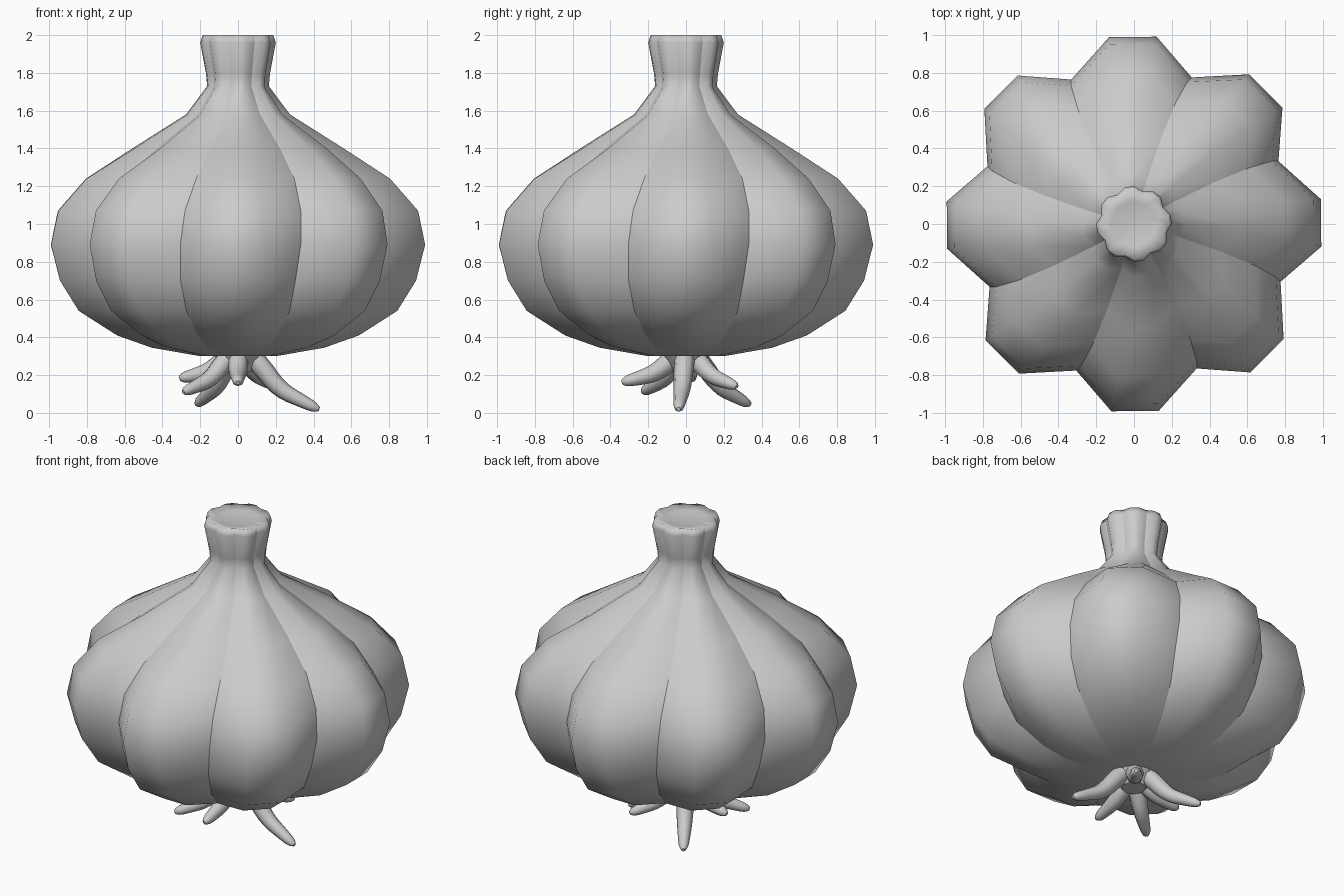
import bpy, bmesh, math
from mathutils import Vector

if "Cube" in bpy.data.objects:
    bpy.data.objects.remove(bpy.data.objects["Cube"], do_unlink=True)

skin = bpy.data.materials.new("plain grey")
skin.use_nodes = True
GREY = (0.6, 0.6, 0.6, 1)
skin.diffuse_color = GREY
skin.node_tree.nodes["Principled BSDF"].inputs["Base Color"].default_value = GREY

LOBES = 8
STEP = math.tau / LOBES
TIP = math.radians(7.2)

# Rings of the bulb: height, lobe radius, groove ratio, twist in degrees
RINGS = [
    (0.30, 0.20, 0.95, 0), (0.345, 0.46, 0.90, 0), (0.41, 0.645, 0.86, 0),
    (0.54, 0.85, 0.84, 0), (0.70, 0.95, 0.835, 0), (0.89, 0.998, 0.835, 1),
    (1.07, 0.96, 0.835, 2), (1.24, 0.81, 0.84, 3.5), (1.40, 0.56, 0.86, 5),
    (1.58, 0.275, 0.88, 6.5), (1.73, 0.163, 0.88, 7), (1.80, 0.17, 0.88, 7),
    (1.96, 0.20, 0.89, 7), (2.0, 0.187, 0.90, 7), (1.985, 0.12, 0.95, 7),
]


def build_bulb():
    bm = bmesh.new()
    rings = []
    for z, r, groove, twist in RINGS:
        ring = []
        for i in range(LOBES):
            for offset, radius in ((-TIP, r), (TIP, r), (STEP / 2, r * groove)):
                # only the grooves twist below the neck; lobe tips follow higher up
                turn = math.radians(twist) * (1 if offset > TIP or z > 1.3 else 0.3)
                a = i * STEP + offset + turn
                ring.append(bm.verts.new((radius * math.cos(a), radius * math.sin(a), z)))
        rings.append(ring)
    n = LOBES * 3
    for low, high in zip(rings, rings[1:]):
        for i in range(n):
            j = (i + 1) % n
            bm.faces.new((low[i], low[j], high[j], high[i]))
    # Closed base and slightly sunken stem top
    bm.faces.new(rings[0][::-1])
    centre = bm.verts.new((0, 0, 1.975))
    for i in range(n):
        bm.faces.new((rings[-1][i], rings[-1][(i + 1) % n], centre))
    for f in bm.faces:
        f.smooth = True
    # Crisp grooves between the lobes
    for low, high in zip(rings[:-2], rings[1:-1]):
        for i in range(2, n, 3):
            bm.edges.get((low[i], high[i])).smooth = False
    mesh = bpy.data.meshes.new("bulb")
    bm.to_mesh(mesh)
    bm.free()
    mesh.materials.append(skin)
    bpy.context.collection.objects.link(bpy.data.objects.new("bulb", mesh))


def build_root(index, tip):
    # Tapered drooping tube from the base to the tip
    tip = Vector(tip)
    out = Vector((tip.x, tip.y, 0))
    path = [
        (out * 0.08 + Vector((0, 0, 0.33)), 1.0),
        (out * 0.25 + Vector((0, 0, 0.27)), 1.0),
        (out * 0.50 + Vector((0, 0, 0.27 + (tip.z - 0.27) * 0.58)), 0.85),
        (out * 0.78 + Vector((0, 0, 0.27 + (tip.z - 0.27) * 0.82)), 0.65),
        (out * 0.96 + Vector((0, 0, tip.z + 0.005)), 0.5),
        (tip, 0.2),
    ]
    curve = bpy.data.curves.new(f"root_{index}", "CURVE")
    curve.dimensions = "3D"
    curve.bevel_depth = 0.055
    curve.bevel_resolution = 2
    curve.resolution_u = 3
    curve.use_fill_caps = True
    spline = curve.splines.new("NURBS")
    spline.points.add(len(path) - 1)
    for point, (co, radius) in zip(spline.points, path):
        point.co = (*co, 1)
        point.radius = radius
    spline.order_u = 3
    spline.use_endpoint_u = True
    curve.materials.append(skin)
    obj = bpy.data.objects.new(f"root_{index}", curve)
    bpy.context.collection.objects.link(obj)
    bpy.ops.object.select_all(action="DESELECT")
    obj.select_set(True)
    bpy.context.view_layer.objects.active = obj
    bpy.ops.object.convert(target="MESH")
    bpy.ops.object.shade_smooth_by_angle(angle=math.radians(60))


build_bulb()

# Root crown under the bulb
bpy.ops.mesh.primitive_cone_add(vertices=12, radius1=0.07, radius2=0.13, depth=0.09,
                                location=(0, 0, 0.265))
crown = bpy.context.object
crown.name = "root_crown"
crown.data.materials.append(skin)
bpy.ops.object.shade_smooth_by_angle(angle=math.radians(40))

ROOT_TIPS = [
    (0.43, -0.04, 0.02), (-0.22, 0.34, 0.045), (-0.29, -0.23, 0.11),
    (-0.31, 0.03, 0.18), (0.0, -0.34, 0.16), (0.21, 0.27, 0.14),
]
for k, tip in enumerate(ROOT_TIPS, 1):
    build_root(k, tip)
